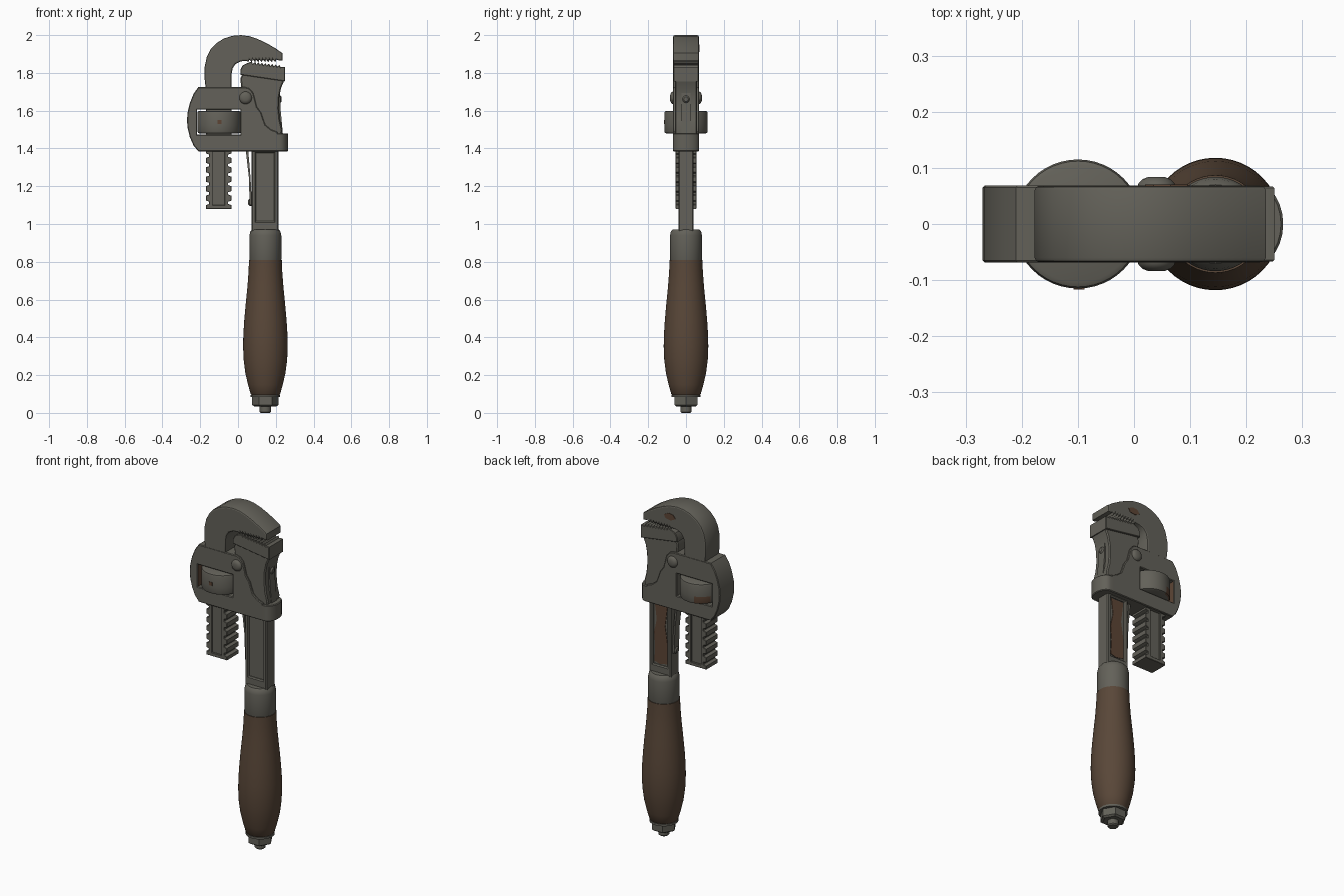
import bpy, bmesh, math

cube = bpy.data.objects.get("Cube")
if cube:
    bpy.data.objects.remove(cube, do_unlink=True)


def material(name, rgb):
    m = bpy.data.materials.new(name)
    m.use_nodes = True
    col = (*rgb, 1)
    m.diffuse_color = col
    bsdf = m.node_tree.nodes["Principled BSDF"]
    bsdf.inputs["Base Color"].default_value = col
    bsdf.inputs["Roughness"].default_value = 0.6
    return m


METAL = material("dull steel", (0.125, 0.12, 0.1))
WOOD = material("dark wood", (0.1, 0.063, 0.04))
RUST = material("rust", (0.11, 0.06, 0.036))


def finish(ob, angle=35):
    bpy.ops.object.select_all(action='DESELECT')
    ob.select_set(True)
    bpy.context.view_layer.objects.active = ob
    if ob.type == 'CURVE':
        bpy.ops.object.convert(target='MESH')
        ob = bpy.context.object
    bpy.ops.object.shade_smooth_by_angle(angle=math.radians(angle))
    return ob


def plate(name, outline, half, mat=METAL, holes=(), bevel=0.0, y=0.0, res=0):
    """Front outline in (x, z), extruded to both sides of y."""
    cu = bpy.data.curves.new(name, 'CURVE')
    cu.dimensions = '2D'
    cu.fill_mode = 'BOTH'
    cu.extrude = half - bevel
    cu.bevel_depth = bevel
    cu.bevel_resolution = res
    cu.offset = -bevel
    for pts in (outline, *holes):
        sp = cu.splines.new('POLY')
        sp.points.add(len(pts) - 1)
        for p, (a, b) in zip(sp.points, pts):
            p.co = (a, b, 0, 1)
        sp.use_cyclic_u = True
    ob = bpy.data.objects.new(name, cu)
    bpy.context.collection.objects.link(ob)
    ob.rotation_euler.x = math.pi / 2
    ob.location.y = y
    cu.materials.append(mat)
    return finish(ob)


def rect(x0, x1, z0, z1):
    return [(x0, z0), (x1, z0), (x1, z1), (x0, z1)]


def lathe(name, profile, centre, mat=METAL, sides=48, axis='Z', angle=35):
    """Solid of revolution from (radius, height) pairs."""
    bm = bmesh.new()
    rings = []
    for r, h in profile:
        ring = []
        for i in range(sides):
            a = math.tau * i / sides
            c, s = r * math.cos(a), r * math.sin(a)
            ring.append(bm.verts.new({'Z': (c, s, h), 'Y': (c, h, s), 'X': (h, c, s)}[axis]))
        rings.append(ring)
    for lo, hi in zip(rings, rings[1:]):
        for i in range(sides):
            j = (i + 1) % sides
            bm.faces.new((lo[i], lo[j], hi[j], hi[i]))
    bm.faces.new(rings[0])
    bm.faces.new(rings[-1])
    bmesh.ops.recalc_face_normals(bm, faces=bm.faces)
    me = bpy.data.meshes.new(name)
    bm.to_mesh(me)
    bm.free()
    me.materials.append(mat)
    ob = bpy.data.objects.new(name, me)
    ob.location = centre
    bpy.context.collection.objects.link(ob)
    return finish(ob, angle)


def teeth(x0, z0, x1, z1, count, depth):
    """Saw teeth between two points, cut upward by depth."""
    pts = []
    for i in range(count):
        t, u = i / count, (i + 0.3) / count
        pts.append((x0 + (x1 - x0) * t, z0 + (z1 - z0) * t))
        pts.append((x0 + (x1 - x0) * u, z0 + (z1 - z0) * u + depth))
    return pts


# Handle, ferrule and end nut, all turned about the same axis
AX = 0.145
lathe("wooden_handle", [(0.07, 0.092), (0.078, 0.1), (0.092, 0.15), (0.106, 0.21), (0.115, 0.28),
                        (0.118, 0.35), (0.117, 0.41), (0.112, 0.49), (0.104, 0.58), (0.095, 0.67),
                        (0.089, 0.75), (0.087, 0.81)], (AX, 0, 0), WOOD)
lathe("ferrule", [(0.08, 0.8), (0.084, 0.812), (0.084, 0.94), (0.08, 0.96), (0.07, 0.972)], (AX, 0, 0))
lathe("end_washer", [(0.078, 0.084), (0.078, 0.096)], (AX, 0, 0))
lathe("end_nut", [(0.058, 0.034), (0.07, 0.042), (0.07, 0.088)], (AX, 0, 0), sides=6, angle=15)
lathe("bolt_tip", [(0.024, 0), (0.03, 0.006), (0.03, 0.05)], (AX, 0, 0), sides=24)

# Handle bar with a recessed panel on each side
panel = rect(0.096, 0.19, 1.015, 1.375)
plate("handle_bar", rect(0.072, 0.215, 0.96, 1.41), 0.04, holes=[panel], bevel=0.006)
for side, y, mat in (("front", -0.014, METAL), ("back", 0.014, METAL)):
    plate("bar_web_" + side, rect(0.085, 0.2, 1.0, 1.385), 0.0139, mat, y=y)
plate("bar_rust", [(0.1, 1.03), (0.15, 1.02), (0.185, 1.03), (0.18, 1.12), (0.187, 1.2), (0.17, 1.28),
                   (0.182, 1.37), (0.1, 1.37), (0.115, 1.25), (0.1, 1.15)], 0.002, RUST, y=0.029)

# Fixed jaw: waisted body and toothed block
plate("fixed_jaw_body", [(0.08, 1.4), (0.215, 1.4), (0.235, 1.5), (0.222, 1.55), (0.216, 1.61),
                         (0.218, 1.67), (0.228, 1.72), (0.245, 1.76), (0.23, 1.8), (0.03, 1.81),
                         (0.012, 1.77), (0.02, 1.7), (0.03, 1.6), (0.06, 1.48)], 0.058, bevel=0.006)
plate("fixed_jaw_block", [(0.25, 1.755), (0.25, 1.83), (0.235, 1.832)]
      + teeth(0.225, 1.83, 0.06, 1.85, 9, 0.012)
      + [(0.045, 1.85), (0.025, 1.84), (0.012, 1.815), (0.012, 1.79)], 0.067, bevel=0.003)

# Housing with the window for the adjusting nut
outline = [(-0.21, 1.385), (0.21, 1.385), (0.21, 1.487), (0.175, 1.5), (0.145, 1.525), (0.132, 1.56),
           (0.122, 1.59), (0.1, 1.62), (0.09, 1.66), (0.08, 1.695), (0.06, 1.718), (0.035, 1.725),
           (-0.21, 1.725), (-0.235, 1.69), (-0.255, 1.64), (-0.267, 1.59), (-0.27, 1.55),
           (-0.267, 1.51), (-0.255, 1.46), (-0.235, 1.415)]
housing = plate("housing", outline, 0.069, holes=[rect(-0.217, 0.013, 1.473, 1.605)], bevel=0.004)
housing.data.materials.append(RUST)
for f in housing.data.polygons:
    if f.normal.x > 0.9 and -0.23 < f.center.x < -0.2:
        f.material_index = 1

# Rounded collar end that wraps the bar
collar = [(0.2, -0.069)]
collar += [(0.22 + 0.046 * math.cos(a), 0.069 * math.sin(a))
           for a in (math.pi * (i / 12 - 0.5) for i in range(13))]
collar += [(0.2, 0.069)]
ob = plate("housing_collar", collar, 0.0475, bevel=0.004)
ob.rotation_euler.x = 0
ob.location = (0, 0, 1.4325)

# Pivot rivet with domed heads
dome = [(0.014, -0.084), (0.025, -0.08), (0.032, -0.073), (0.034, -0.066)]
lathe("pivot_rivet", dome + [(r, -h) for r, h in reversed(dome)], (0.04, 0, 1.668), axis='Y', sides=32)

# Hook jaw
plate("hook_jaw", [(-0.035, 1.71), (-0.035, 1.79), (-0.028, 1.825), (-0.012, 1.848), (0.015, 1.861),
                   (0.045, 1.864)]
      + teeth(0.055, 1.857, 0.215, 1.857, 9, 0.013)
      + [(0.22, 1.865), (0.235, 1.865), (0.235, 1.905), (0.195, 1.932), (0.15, 1.958), (0.1, 1.981),
         (0.06, 1.994), (0.015, 2.0), (-0.03, 1.996), (-0.075, 1.982), (-0.115, 1.957),
         (-0.145, 1.925), (-0.165, 1.885), (-0.177, 1.83), (-0.177, 1.77), (-0.17, 1.71)],
      0.068, bevel=0.008, res=1)
plate("hook_rust", [(0.02, 1.925), (0.035, 1.945), (0.065, 1.95), (0.095, 1.935), (0.085, 1.915),
                    (0.05, 1.91)], 0.002, RUST, y=0.0685)

# Toothed rack below the hook, with recessed panels
edge = [(-0.035, 1.08)]
for i in range(6):
    z = 1.1 + i * 0.05
    edge += [(-0.035, z), (-0.052, z + 0.006), (-0.052, z + 0.018), (-0.035, z + 0.024)]
edge += [(-0.035, 1.72)]
mirrored = [(-0.205 - x, z) for x, z in reversed(edge)]
plate("hook_rack", edge + mirrored, 0.055, holes=[rect(-0.134, -0.071, 1.1, 1.43)], bevel=0.002)
plate("rack_web", rect(-0.14, -0.065, 1.09, 1.44), 0.046)

# Adjusting nut with a worn rust patch and a small key hole
nut = lathe("adjusting_nut", [(0.104, 0), (0.112, 0.004), (0.115, 0.012), (0.115, 0.045), (0.115, 0.108),
                              (0.112, 0.116), (0.104, 0.12)], (-0.1, 0, 1.479))
nut.data.materials.append(RUST)
for f in nut.data.polygons:
    heading = math.degrees(math.atan2(f.center.y, f.center.x))
    if 105 < heading < 150 and f.center.z < 0.05 and abs(f.normal.z) < 0.9:
        f.material_index = 1
plate("nut_spot", rect(-0.108, -0.088, 1.53, 1.55), 0.003, RUST, y=-0.1135)

# Leaf springs and their screws
plate("inner_spring", [(0.04, 1.4), (0.053, 1.4), (0.066, 1.25), (0.074, 1.1), (0.062, 1.1),
                       (0.057, 1.25)], 0.022)
plate("outer_spring", [(0.21, 1.72), (0.222, 1.72), (0.226, 1.6), (0.238, 1.47), (0.23, 1.47),
                       (0.216, 1.6)], 0.025)
screw = [(0.012, -0.016), (0.02, -0.008), (0.02, 0.016)]
lathe("inner_spring_screw", screw, (0.07, 0, 1.115), axis='X', sides=20)
lathe("outer_spring_screw", [(r, -h) for r, h in screw], (0.215, 0, 1.66), axis='X', sides=20)
